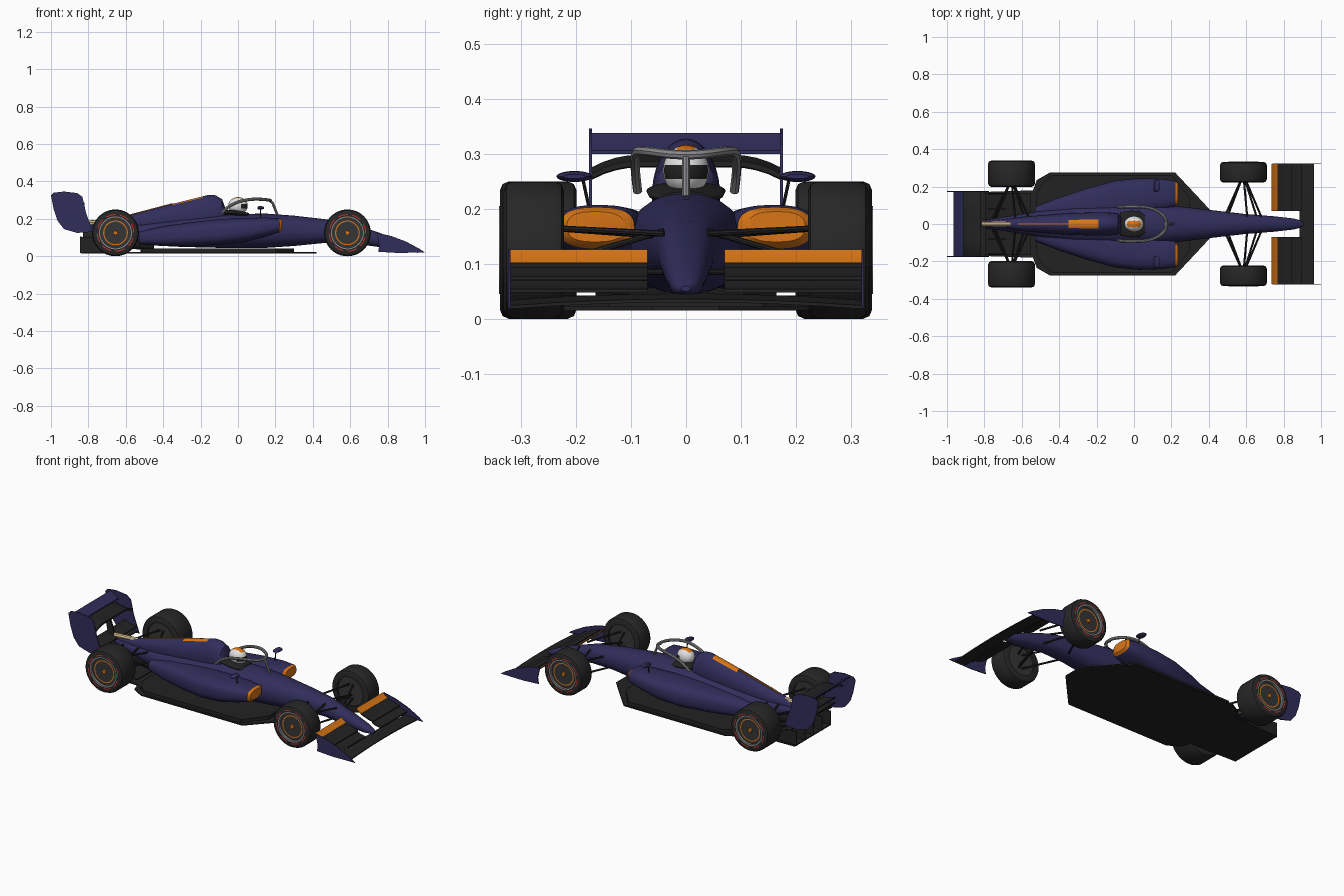
import bpy
import bmesh
from math import sin, cos, pi, radians
from mathutils import Vector

if "Cube" in bpy.data.objects:
    bpy.data.objects.remove(bpy.data.objects["Cube"])


def material(name, red, green, blue):
    mat = bpy.data.materials.new(name)
    mat.use_nodes = True
    color = (red, green, blue, 1)
    mat.diffuse_color = color
    mat.node_tree.nodes["Principled BSDF"].inputs["Base Color"].default_value = color
    return mat


NAVY = material("navy paint", .03, .027, .105)
ORANGE = material("orange paint", .7, .18, .008)
CARBON = material("dark carbon", .016, .016, .016)
RUBBER = material("black rubber", .02, .02, .02)
GREY = material("grey metal", .25, .25, .26)
RIM = material("dark rim", .035, .035, .037)
WHITE = material("helmet white", .75, .75, .75)
RED = material("tyre red", .65, .03, .025)
CREAM = material("exhaust cream", .8, .6, .32)

made = []
SIDES = (("far", 1), ("near", -1))


def finish(name, bm, mats, rule=None):
    """Turn a bmesh into an object; rule picks a material from a face centre."""
    bmesh.ops.recalc_face_normals(bm, faces=bm.faces)
    if rule:
        for face in bm.faces:
            face.material_index = rule(face.calc_center_median())
    mesh = bpy.data.meshes.new(name)
    bm.to_mesh(mesh)
    bm.free()
    for mat in mats:
        mesh.materials.append(mat)
    obj = bpy.data.objects.new(name, mesh)
    bpy.context.collection.objects.link(obj)
    made.append(obj)
    return obj


def skin(name, rings, *mats, rule=None, caps=True):
    """Join closed rings of points into one surface."""
    bm = bmesh.new()
    loops = [[bm.verts.new(p) for p in ring] for ring in rings]
    for a, b in zip(loops, loops[1:]):
        for i in range(len(a)):
            bm.faces.new((a[i - 1], a[i], b[i], b[i - 1]))
    if caps:
        bm.faces.new(loops[0])
        bm.faces.new(loops[-1])
    return finish(name, bm, mats, rule)


def hull(name, sections, *mats, rule=None, power=1.0, sides=40):
    """Loft oval sections (x, centre y, half width, bottom z, top z) along x."""
    rings = []
    for x, yc, half, low, high in sections:
        ring = []
        for i in range(sides):
            c, s = cos(2 * pi * i / sides), sin(2 * pi * i / sides)
            c, s = (abs(v) ** power * (1 if v > 0 else -1) for v in (c, s))
            ring.append((x, yc + half * c, (low + high) / 2 + (high - low) / 2 * s))
        rings.append(ring)
    return skin(name, rings, *mats, rule=rule)


def side_plate(name, outline, y, thick, mat):
    skin(name, [[(x, y + t, z) for x, z in outline] for t in (-thick / 2, thick / 2)], mat)


def flat_plate(name, half, low, high, mat):
    outline = half + [(x, -y) for x, y in reversed(half)]
    skin(name, [[(x, y, z) for x, y in outline] for z in (low, high)], mat)


def wing(name, profile, stations, mat, lift=lambda y: 0, thick=.006):
    """Sweep a thin (x, z) profile across the given y stations."""
    loop = profile + [(x, z - thick) for x, z in reversed(profile)]
    skin(name, [[(x, y, z + lift(y)) for x, z in loop] for y in stations], mat)


def tube(name, points, radius, mat, smooth=False):
    data = bpy.data.curves.new(name, 'CURVE')
    data.dimensions = '3D'
    data.bevel_depth = radius
    data.bevel_resolution = 2
    data.use_fill_caps = True
    spline = data.splines.new('NURBS' if smooth else 'POLY')
    spline.points.add(len(points) - 1)
    for point, co in zip(spline.points, points):
        point.co = (*co, 1)
    if smooth:
        spline.use_endpoint_u = True
        spline.order_u = 3
    data.materials.append(mat)
    obj = bpy.data.objects.new(name, data)
    bpy.context.collection.objects.link(obj)
    bpy.ops.object.select_all(action='DESELECT')
    obj.select_set(True)
    bpy.context.view_layer.objects.active = obj
    bpy.ops.object.convert(target='MESH')
    made.append(bpy.context.view_layer.objects.active)


def lathe(name, profile, centre, mat, sides=48, caps=True):
    """Spin (radius, y) pairs around the axle."""
    cx, cy, cz = centre
    rings = [[(cx + r * cos(2 * pi * i / sides), cy + y, cz + r * sin(2 * pi * i / sides))
              for i in range(sides)] for r, y in profile]
    return skin(name, rings, mat, caps=caps)


# Bodywork: nose and tub, engine cover, sidepods
hull("nose_and_tub", [(.905, 0, .008, .05, .06), (.89, 0, .02, .043, .07), (.85, 0, .03, .04, .09),
                      (.75, 0, .041, .05, .128), (.6, 0, .053, .07, .178), (.45, 0, .07, .07, .2),
                      (.3, 0, .088, .055, .217), (.15, 0, .105, .045, .228), (-.1, 0, .11, .045, .225),
                      (-.3, 0, .1, .05, .205), (-.5, 0, .07, .06, .18), (-.65, 0, .045, .09, .168),
                      (-.8, 0, .02, .13, .165)], NAVY, power=.9)
hull("engine_cover", [(-.07, 0, .045, .18, .265), (-.085, 0, .055, .15, .305), (-.12, 0, .06, .12, .326),
                      (-.16, 0, .062, .12, .328), (-.19, 0, .062, .12, .32), (-.35, 0, .058, .12, .28),
                      (-.57, 0, .04, .12, .223), (-.69, 0, .025, .13, .19), (-.8, 0, .012, .15, .17)],
     NAVY, ORANGE, sides=48,
     rule=lambda c: int(-.35 < c.x < -.19 and abs(c.y) < .02 and c.z > .25))
side_plate("spine_stripe", [(-.62, .205), (-.62, .213), (-.35, .284), (-.35, .26)], 0, .008, ORANGE)
tube("exhaust", [(-.66, 0, .187), (-.815, 0, .178)], .013, CREAM)
for tag, s in SIDES:
    hull("sidepod_" + tag, [(.235, s * .165, .052, .14, .195), (.222, s * .162, .068, .128, .203),
                            (.15, s * .158, .083, .105, .207), (.03, s * .15, .095, .075, .205),
                            (-.1, s * .135, .098, .06, .198), (-.25, s * .108, .084, .055, .182),
                            (-.4, s * .078, .064, .055, .16), (-.53, s * .05, .042, .065, .13)],
         NAVY, ORANGE, power=.75, rule=lambda c: int(c.x > .225))
    hull("mirror_" + tag, [(.105, s * .203, .024, .252, .264), (.112, s * .203, .033, .249, .269),
                           (.128, s * .203, .031, .25, .268), (.14, s * .203, .02, .255, .263)], NAVY, sides=20)
    tube("mirror_stem_" + tag, [(.12, s * .175, .195), (.12, s * .188, .255)], .003, CARBON)

# Cockpit, driver helmet and halo
hull("cockpit_collar", [(-.075, 0, .06, .22, .245), (-.02, 0, .072, .215, .25), (.03, 0, .068, .21, .238),
                        (.06, 0, .045, .21, .231)], CARBON)
bm = bmesh.new()
bmesh.ops.create_uvsphere(bm, u_segments=40, v_segments=28, radius=1)


def helmet_rule(c):
    if c.x > .3 and -.32 < c.z < .2:
        return 1
    return 2 if c.z > .72 and abs(c.y) < .4 else 0


for face in bm.faces:
    face.material_index = helmet_rule(face.calc_center_median())
for v in bm.verts:
    v.co = Vector((v.co.x * .052, v.co.y * .042, v.co.z * .046 + .27))
finish("driver_helmet", bm, (WHITE, CARBON, ORANGE))
arc = [(-.085, .088, .232), (-.06, .092, .262), (0, .093, .292), (.07, .09, .306),
       (.13, .07, .305), (.168, .035, .3), (.175, 0, .298)]
tube("halo_ring", arc + [(x, -y, z) for x, y, z in reversed(arc[:-1])], .0085, GREY, smooth=True)
tube("halo_strut", [(.165, 0, .3), (.185, 0, .285), (.21, 0, .222)], .007, GREY)

# Floor, skirts and diffuser
flat_plate("floor", [(.42, .06), (.37, .115), (.22, .275), (-.45, .275), (-.52, .235),
                     (-.54, .18), (-.84, .17)], .015, .022, CARBON)
flat_plate("floor_step", [(.3, .14), (.2, .262), (-.43, .262), (-.49, .22), (-.52, .16)],
           .022, .042, CARBON)
wing("diffuser_roof", [(-.55, .045), (-.7, .06), (-.8, .1)], (-.165, .165), CARBON)
for i in range(5):
    side_plate(f"diffuser_fin_{i + 1}", [(-.65, .018), (-.845, .018), (-.845, .105), (-.78, .1), (-.65, .055)],
               (i - 2) * .08, .005, CARBON)
hull("gearbox", [(-.45, 0, .05, .03, .12), (-.7, 0, .035, .05, .14), (-.83, 0, .018, .08, .15)], CARBON)

# Front wing
spans = [i * .08 - .32 for i in range(9)]
sag = lambda y: -.012 * (abs(y) / .32) ** 2
wing("front_main_plane", [(.962, .036), (.93, .041), (.885, .046)], spans, CARBON, sag)
flaps = (("lower", [(.895, .054), (.86, .06), (.838, .07)], CARBON),
         ("middle", [(.845, .077), (.81, .084), (.79, .094)], CARBON),
         ("upper", [(.8, .088), (.78, .095), (.764, .102)], CARBON),
         ("tip", [(.766, .102), (.75, .112), (.735, .126)], ORANGE))
for tag, s in SIDES:
    for label, profile, mat in flaps:
        wing(f"front_{label}_flap_{tag}", profile, [s * .07, s * .15, s * .235, s * .32], mat)
    side_plate("front_endplate_" + tag, [(1, .02), (.97, .04), (.9, .078), (.82, .108), (.74, .126),
                                         (.755, .06), (.75, .024), (.85, .018)], s * .322, .005, NAVY)

# Rear wing
droop = lambda y: -.024 * max(0, (abs(y) - .09) / .085) ** 2
span = [i * .0215 - .172 for i in range(17)]
wing("rear_main_plane", [(-.82, .287), (-.86, .285), (-.92, .298)], span, CARBON, droop, .01)
wing("rear_top_flap", [(-.912, .306), (-.935, .318), (-.965, .338)], (-.172, .172), NAVY)
for i, z in enumerate((.14, .17)):
    wing(f"beam_wing_{i + 1}", [(-.79, z), (-.83, z + .004), (-.87, z + .02)], (-.172, .172), CARBON)
side_plate("wing_pylon", [(-.8, .14), (-.85, .14), (-.88, .285), (-.85, .285)], 0, .01, CARBON)
for tag, s in SIDES:
    side_plate("rear_endplate_" + tag, [(-1, .325), (-.985, .34), (-.93, .346), (-.86, .338), (-.832, .318),
                                        (-.812, .23), (-.775, .13), (-.86, .125), (-.93, .145),
                                        (-.965, .19), (-.985, .25)], s * .174, .005, NAVY)

# Wheels and suspension
R = .125
for place, ax, ay, w, root in (("front", .585, .277, .055, .055), ("rear", -.655, .269, .07, .045)):
    for tag, s in SIDES:
        label = f"{place}_{tag}"
        hub = (ax, s * ay, R)
        edge = [(.086, w - .02), (.086, w), (.108, w), (.12, w - .005), (R, w - .016)]
        lathe("tyre_" + label, edge + [(r, -y) for r, y in reversed(edge)], hub, RUBBER, caps=False)
        lathe("rim_" + label, [(.087, w - .012), (.087, .012 - w)], hub, RIM)
        face = s * w
        lathe("rim_lip_" + label, [(.08, face - s * .012), (.08, face + s * .001),
                                   (.088, face + s * .001)], hub, GREY, caps=False)
        lathe("rim_stripe_" + label, [(.06, face - s * .01), (.066, face - s * .01)], hub, ORANGE, caps=False)
        lathe("hub_nut_" + label, [(.013, face - s * .015), (.011, face - s * .004)], hub, ORANGE, sides=12)
        # Dashed sidewall band
        bm = bmesh.new()
        for i in range(72):
            if i % 9 < 6:
                bm.faces.new([bm.verts.new((ax + r * cos(a * pi / 36), hub[1] + face + s * .001,
                                            R + r * sin(a * pi / 36)))
                              for r, a in ((.095, i), (.1, i), (.1, i + 1), (.095, i + 1))])
        finish("sidewall_band_" + label, bm, (RED,))
        # Wishbones and links
        inner = s * (ay - w + .02)
        for k, (dx, high, low) in enumerate(((.095, .155, .165), (-.085, .15, .165),
                                             (.07, .085, .085), (-.1, .085, .085), (.02, .16, .1))):
            tube(f"suspension_arm_{label}_{k + 1}", [(ax + dx, s * (root - .015), high),
                                                     (ax + dx * .1, inner, low)], .0055, CARBON)

# Smooth shading with sharp edges kept
bpy.ops.object.select_all(action='DESELECT')
for obj in made:
    obj.select_set(True)
bpy.context.view_layer.objects.active = made[0]
bpy.ops.object.shade_smooth_by_angle(angle=radians(35))
